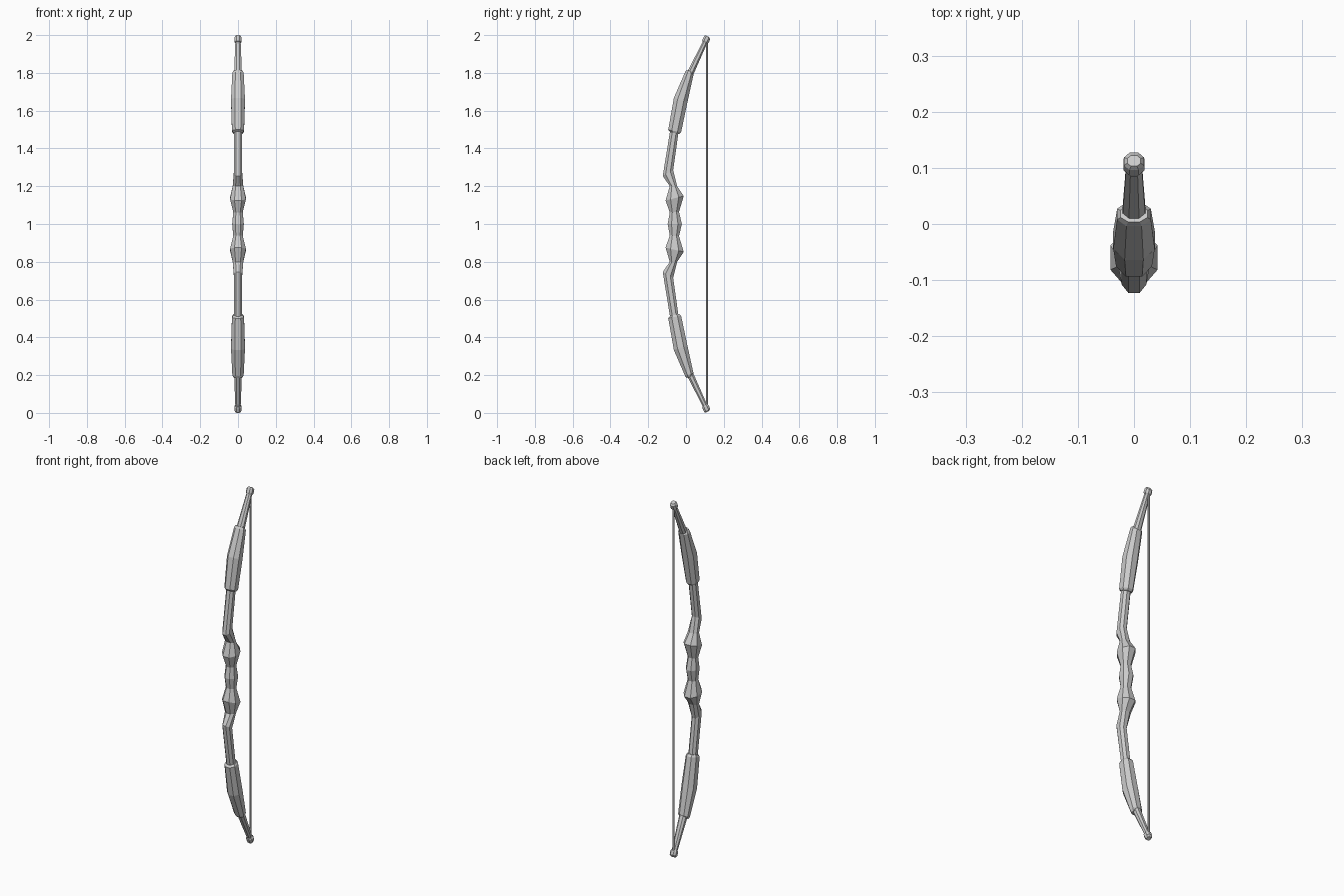
import bpy, bmesh
from mathutils import Vector

if "Cube" in bpy.data.objects:
    bpy.data.objects.remove(bpy.data.objects["Cube"])


def loft(name, rings, chamfer=0.45, cap_start=True):
    """Octagonal loft; each ring = front (y, z), back (y, z), half width.
    Built for the upper half and mirrored about z = 1."""
    bm = bmesh.new()
    c = chamfer
    shape = [(-c, -1), (c, -1), (1, -c), (1, c), (c, 1), (-c, 1), (-1, c), (-1, -c)]
    loops = []
    for yf, zf, yb, zb, w in rings:
        front, back = Vector((0, yf, zf - 1)), Vector((0, yb, zb - 1))
        mid, half = (front + back) / 2, (back - front) / 2
        loops.append([bm.verts.new(mid + half * v + Vector((w * u, 0, 0))) for u, v in shape])
    for a, b in zip(loops, loops[1:]):
        for i in range(8):
            j = (i + 1) % 8
            bm.faces.new((a[i], a[j], b[j], b[i]))
    if cap_start:
        bm.faces.new(loops[0][::-1])
    bm.faces.new(loops[-1])
    bmesh.ops.recalc_face_normals(bm, faces=bm.faces)
    # An open start must still face outwards
    bm.faces.ensure_lookup_table()
    if bm.faces[0].normal.y > 0:
        bmesh.ops.reverse_faces(bm, faces=bm.faces)
    mesh = bpy.data.meshes.new(name)
    bm.to_mesh(mesh)
    bm.free()
    ob = bpy.data.objects.new(name, mesh)
    ob.location.z = 1
    bpy.context.collection.objects.link(ob)
    m = ob.modifiers.new("mirror", 'MIRROR')
    m.use_axis = (False, False, True)
    return ob


# Grip swellings running into the inner limb
loft("grip_and_inner_limb", [
    (-0.097, 1.00, -0.022, 1.00, 0.031),
    (-0.086, 1.06, -0.037, 1.065, 0.025),
    (-0.108, 1.125, -0.012, 1.148, 0.042),
    (-0.086, 1.20, -0.047, 1.20, 0.028),
    (-0.123, 1.255, -0.068, 1.285, 0.022),
    (-0.083, 1.50, -0.039, 1.49, 0.022),
], cap_start=False)

# Thick sleeve around each limb
loft("limb_sleeve", [
    (-0.083, 1.487, -0.036, 1.475, 0.026),
    (-0.094, 1.499, -0.026, 1.485, 0.032),
    (-0.064, 1.668, 0.007, 1.642, 0.037),
    (-0.004, 1.806, 0.039, 1.787, 0.030),
    (0.004, 1.816, 0.032, 1.804, 0.024),
])

# Slender outer limb
loft("outer_limb", [
    (-0.002, 1.79, 0.032, 1.775, 0.021),
    (0.093, 1.973, 0.114, 1.962, 0.014),
])

# Tip nock
loft("tip_nock", [
    (0.085, 1.968, 0.113, 1.953, 0.014),
    (0.087, 1.976, 0.120, 1.959, 0.019),
    (0.096, 1.994, 0.127, 1.978, 0.018),
    (0.103, 2.000, 0.122, 1.990, 0.012),
])

# Bowstring
bpy.ops.mesh.primitive_cylinder_add(vertices=6, radius=0.0055, depth=1.95, location=(0, 0.112, 1))
bpy.context.object.name = "bowstring"
